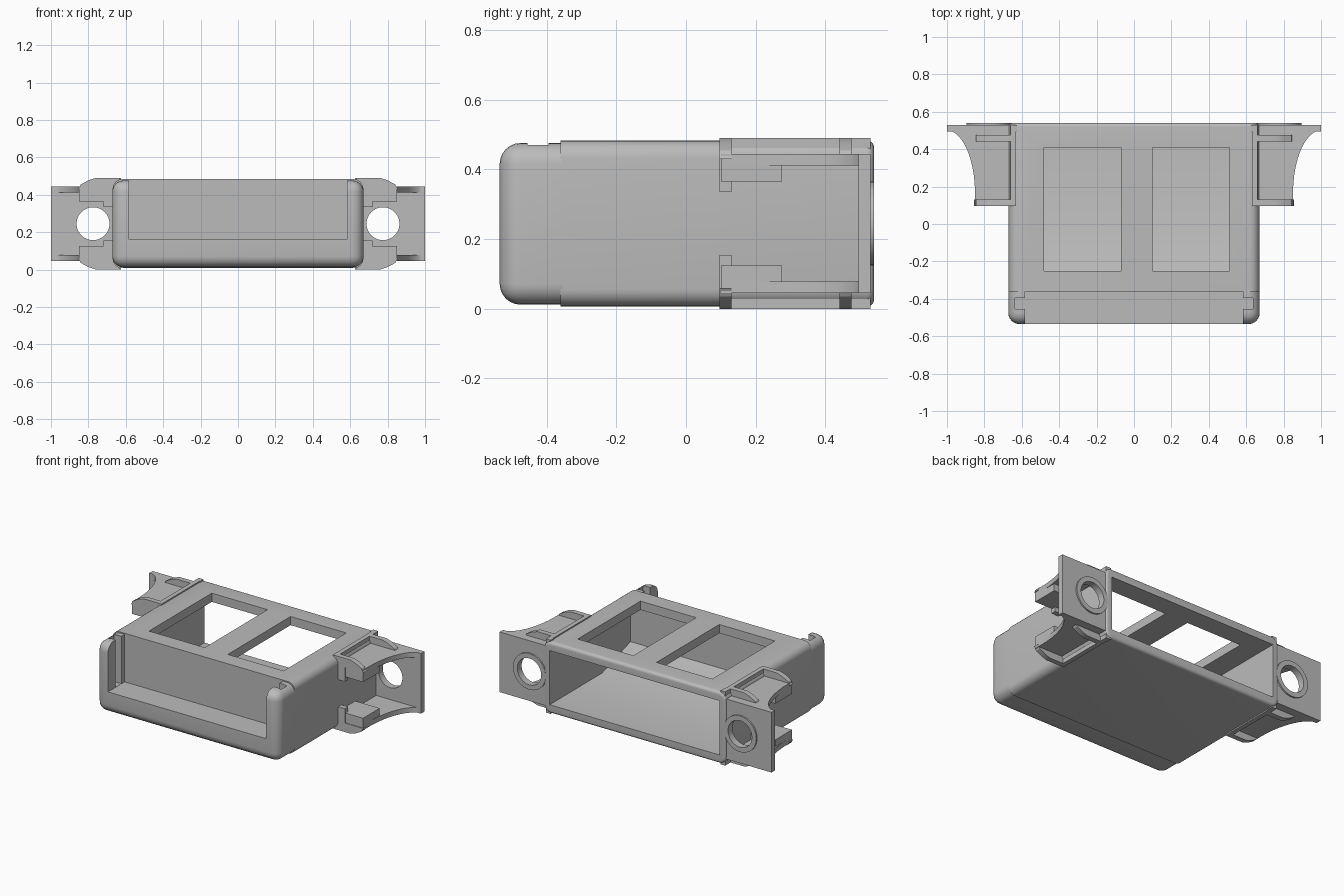
import bpy, bmesh, math
from mathutils import Vector

cube = bpy.data.objects.get("Cube")
if cube:
    bpy.data.objects.remove(cube, do_unlink=True)

MID = 0.245  # height of the horizontal symmetry plane

grey = bpy.data.materials.new("plain_grey")
grey.use_nodes = True
COLOR = (0.5, 0.5, 0.5, 1)
grey.diffuse_color = COLOR
grey.node_tree.nodes["Principled BSDF"].inputs["Base Color"].default_value = COLOR


def finish(name, bm):
    bmesh.ops.recalc_face_normals(bm, faces=bm.faces)
    mesh = bpy.data.meshes.new(name)
    bm.to_mesh(mesh)
    bm.free()
    mesh.materials.append(grey)
    ob = bpy.data.objects.new(name, mesh)
    bpy.context.collection.objects.link(ob)
    return ob


def prism(name, pts, axis, lo, hi, sx=1, sz=1):
    """Extrude a 2D outline along an axis; sx and sz mirror the part."""
    place = {"x": lambda a, b, t: (t, a, b),
             "y": lambda a, b, t: (a, t, b),
             "z": lambda a, b, t: (a, b, t)}[axis]
    bm = bmesh.new()
    rings = []
    for t in (lo, hi):
        ring = []
        for a, b in pts:
            x, y, z = place(a, b, t)
            ring.append(bm.verts.new((x * sx, y, MID + (z - MID) * sz)))
        bm.faces.new(ring)
        rings.append(ring)
    for i in range(len(pts)):
        j = (i + 1) % len(pts)
        bm.faces.new((rings[0][i], rings[0][j], rings[1][j], rings[1][i]))
    return finish(name, bm)


def box(name, x, y, z, sx=1, sz=1):
    outline = [(x[0], y[0]), (x[1], y[0]), (x[1], y[1]), (x[0], y[1])]
    return prism(name, outline, "z", z[0], z[1], sx, sz)


def circle(cx, cz, r, n=48):
    return [(cx + r * math.cos(2 * math.pi * i / n),
             cz + r * math.sin(2 * math.pi * i / n)) for i in range(n)]


def round_edges(ob, rule, radius):
    bm = bmesh.new()
    bm.from_mesh(ob.data)
    edges = [e for e in bm.edges if rule(e.verts[0].co, e.verts[1].co)]
    bmesh.ops.bevel(bm, geom=edges, offset=radius, segments=6,
                    profile=0.5, affect="EDGES")
    bm.to_mesh(ob.data)
    bm.free()


def cut(ob, *cutters):
    for c in cutters:
        mod = ob.modifiers.new("cut", "BOOLEAN")
        mod.operation = "DIFFERENCE"
        mod.solver = "EXACT"
        mod.object = c
        bpy.context.view_layer.update()
        graph = bpy.context.evaluated_depsgraph_get()
        mesh = bpy.data.meshes.new_from_object(ob.evaluated_get(graph))
        ob.modifiers.clear()
        ob.data = mesh
    for c in cutters:
        bpy.data.objects.remove(c, do_unlink=True)


def along_y(a, b):
    return abs(a.y - b.y) > 0.1


# Main housing: rounded sleeve, open at the back
BACK = 0.54
housing = box("housing", (-0.67, 0.67), (-0.36, BACK), (0.007, 0.483))
round_edges(housing, along_y, 0.05)
round_edges(housing, lambda a, b: min(a.y, b.y) > BACK - 0.001, 0.02)
cavity = prism("cavity_cutter", [(0.7, 0.065), (-0.01, 0.065), (-0.31, 0.16),
                                 (-0.31, 0.425), (0.7, 0.425)], "x", -0.625, 0.625)
windows = [box("window_cutter", x, (-0.25, 0.41), (0.3, 0.6))
           for x in ((-0.48, -0.07), (0.10, 0.51))]
cut(housing, cavity, *windows)

# Front shell: sill and two side pillars around a recess with slots
shell = box("front_shell", (-0.672, 0.672), (-0.535, -0.355), (0.012, 0.476))
round_edges(shell, lambda a, b: along_y(a, b) or max(a.y, b.y) < -0.5, 0.06)
cut(shell,
    box("recess_cutter", (-0.582, 0.582), (-0.7, -0.2), (0.16, 0.7)),
    box("slot_cutter", (-0.635, 0.635), (-0.455, -0.395), (0.161, 0.7)))

parts = [housing, shell]

# Plan outline of an arm: straight side, then a concave sweep to the tip
sweep = [(0.85 + 0.15 * (1 - math.cos(t)), 0.16 + 0.34 * math.sin(t))
         for t in [math.radians(90 * i / 16) for i in range(17)]]
arm_plan = [(0.65, 0.1), (0.85, 0.1)] + sweep + [(1.0, 0.52), (0.65, 0.52)]
rib_shape = [(0.63, 0.43), (0.63, 0.49), (0.76, 0.49), (0.80, 0.477),
             (0.84, 0.455), (0.855, 0.43)]

for sx, side in ((1, "left"), (-1, "right")):
    # Mounting plate with a collar and a strap around the screw hole
    plate = prism(side + "_mounting_plate",
                  [(0.625, 0), (0.66, 0), (0.66, 0.045), (1, 0.045),
                   (1, 0.445), (0.66, 0.445), (0.66, 0.49), (0.625, 0.49)],
                  "y", 0.495, 0.53, sx)
    collar = prism(side + "_collar", circle(0.775, MID, 0.12), "y", 0.52, 0.54, sx)
    strap = box(side + "_strap", (0.63, 0.70), (0.52, 0.538), (0.20, 0.29), sx)
    for ob in (plate, collar, strap):
        cut(ob, prism("hole_cutter", circle(0.775, MID, 0.088), "y", 0.3, 0.7, sx))
    parts += [plate, collar, strap]

    # Upper and lower arms with ribs, pad and rail
    for sz, level in ((1, "upper"), (-1, "lower")):
        name = side + "_" + level
        parts += [
            prism(name + "_arm", arm_plan, "z", 0.412, 0.445, sx, sz),
            box(name + "_pad", (0.66, 0.85), (0.1, 0.275), (0.365, 0.42), sx, sz),
            box(name + "_post", (0.66, 0.72), (0.096, 0.13), (0.335, 0.44), sx, sz),
            box(name + "_rail", (0.63, 0.66), (0.096, 0.53), (0.42, 0.49), sx, sz),
            prism(name + "_front_rib", rib_shape, "y", 0.096, 0.13, sx, sz),
            prism(name + "_rear_rib", rib_shape, "y", 0.44, 0.475, sx, sz),
        ]

# Smooth the rounded parts, keep hard edges sharp
bpy.ops.object.select_all(action="DESELECT")
for ob in parts:
    ob.select_set(True)
bpy.context.view_layer.objects.active = housing
bpy.ops.object.shade_smooth_by_angle(angle=math.radians(30))
